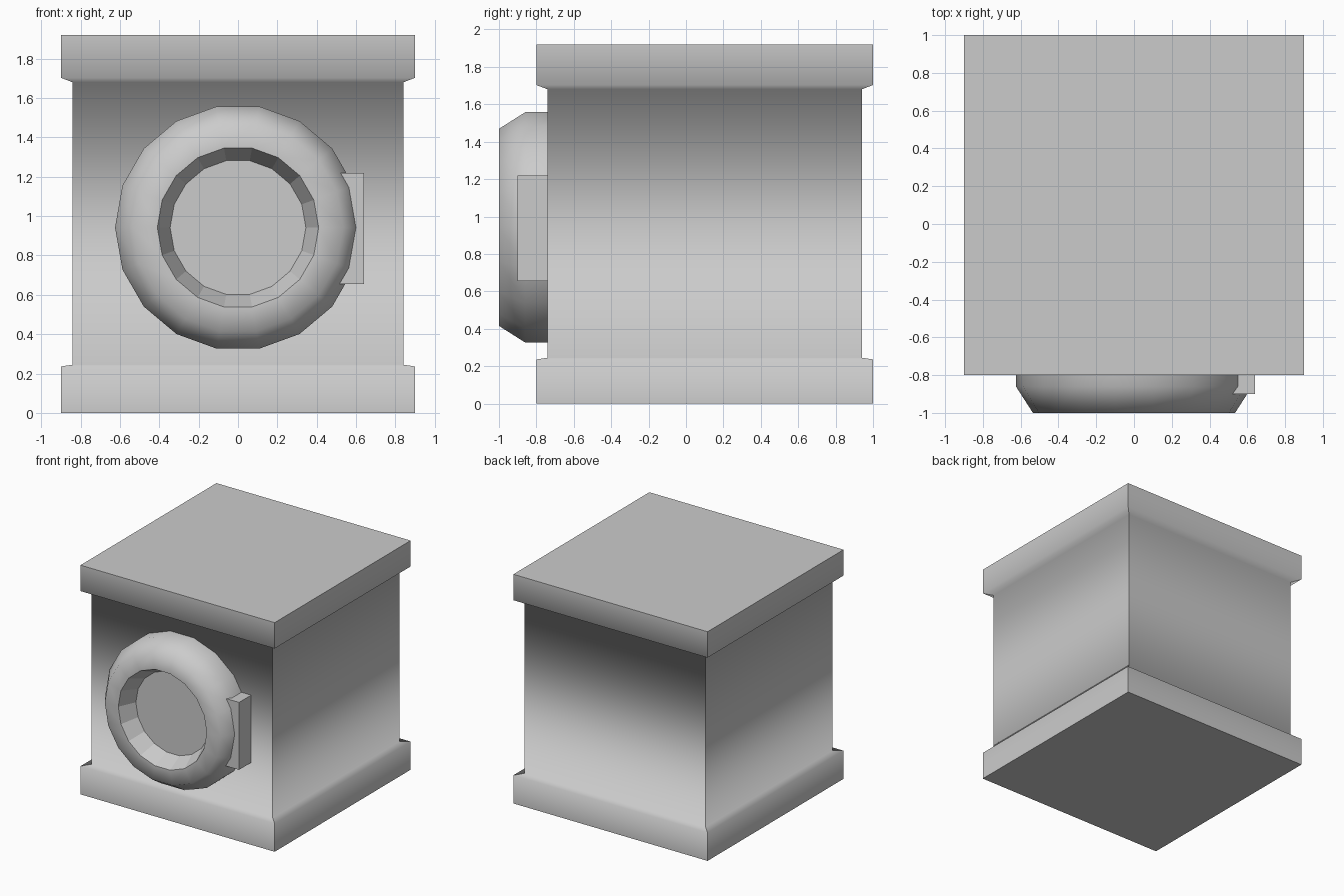
import bpy, bmesh, math
from mathutils import Vector

if "Cube" in bpy.data.objects:
    bpy.data.objects.remove(bpy.data.objects["Cube"])


def make_object(name, bm, sharp=None):
    """Turn a bmesh into an object; shade smooth except edges chosen by sharp(edge)."""
    bmesh.ops.recalc_face_normals(bm, faces=bm.faces)
    for f in bm.faces:
        f.smooth = sharp is not None
    if sharp:
        for e in bm.edges:
            e.smooth = not sharp(e)
    me = bpy.data.meshes.new(name)
    bm.to_mesh(me)
    bm.free()
    ob = bpy.data.objects.new(name, me)
    bpy.context.collection.objects.link(ob)
    return ob


def bridge(bm, a, b):
    n = len(a)
    for i in range(n):
        j = (i + 1) % n
        bm.faces.new((a[i], a[j], b[j], b[i]))


# Cabinet: square rings stacked from (half width, height), with plinth and lid
CY = 0.1
cabinet_profile = [(0.9, 0), (0.9, 0.236), (0.84, 0.245),
                   (0.84, 1.68), (0.9, 1.703), (0.9, 1.92)]
bm = bmesh.new()
rings = [[bm.verts.new((sx * h, CY + sy * h, z))
          for sx, sy in ((-1, -1), (1, -1), (1, 1), (-1, 1))]
         for h, z in cabinet_profile]
for a, b in zip(rings, rings[1:]):
    bridge(bm, a, b)
bm.faces.new(rings[0])
bm.faces.new(rings[-1])


def cabinet_sharp(e):
    a, b = (v.co for v in e.verts)
    corner = abs(a.z - b.z) > 1e-4
    end = max(a.z, b.z) < 0.01 or min(a.z, b.z) > 1.91
    return corner or end


make_object("cabinet", bm, cabinet_sharp)

# Round door: 18-sided lathe of (radius, y) around the door axis
SIDES, DOOR_Z = 18, 0.942
door_profile = [(0.625, -0.72), (0.625, -0.86), (0.535, -1.0),
                (0.41, -1.0), (0.345, -0.86)]
bm = bmesh.new()
rings = []
for r, y in door_profile:
    rings.append([bm.verts.new((r * math.cos(t), y, DOOR_Z + r * math.sin(t)))
                  for t in (2 * math.pi * i / SIDES for i in range(SIDES))])
for a, b in zip(rings, rings[1:]):
    bridge(bm, a, b)
bm.faces.new(rings[0])
bm.faces.new(rings[-1])
make_object("door", bm, lambda e: (
    e.calc_face_angle(0) > math.radians(60)
    or all(math.hypot(v.co.x, v.co.z - DOOR_Z) < 0.45 for v in e.verts)))

# Handle: block let into the right edge of the door
lo, hi = Vector((0.5, -0.9, 0.655)), Vector((0.64, -0.72, 1.22))
bm = bmesh.new()
bmesh.ops.create_cube(bm, size=1)
bmesh.ops.scale(bm, vec=hi - lo, verts=bm.verts)
bmesh.ops.translate(bm, vec=(lo + hi) / 2, verts=bm.verts)
make_object("door_handle", bm)
